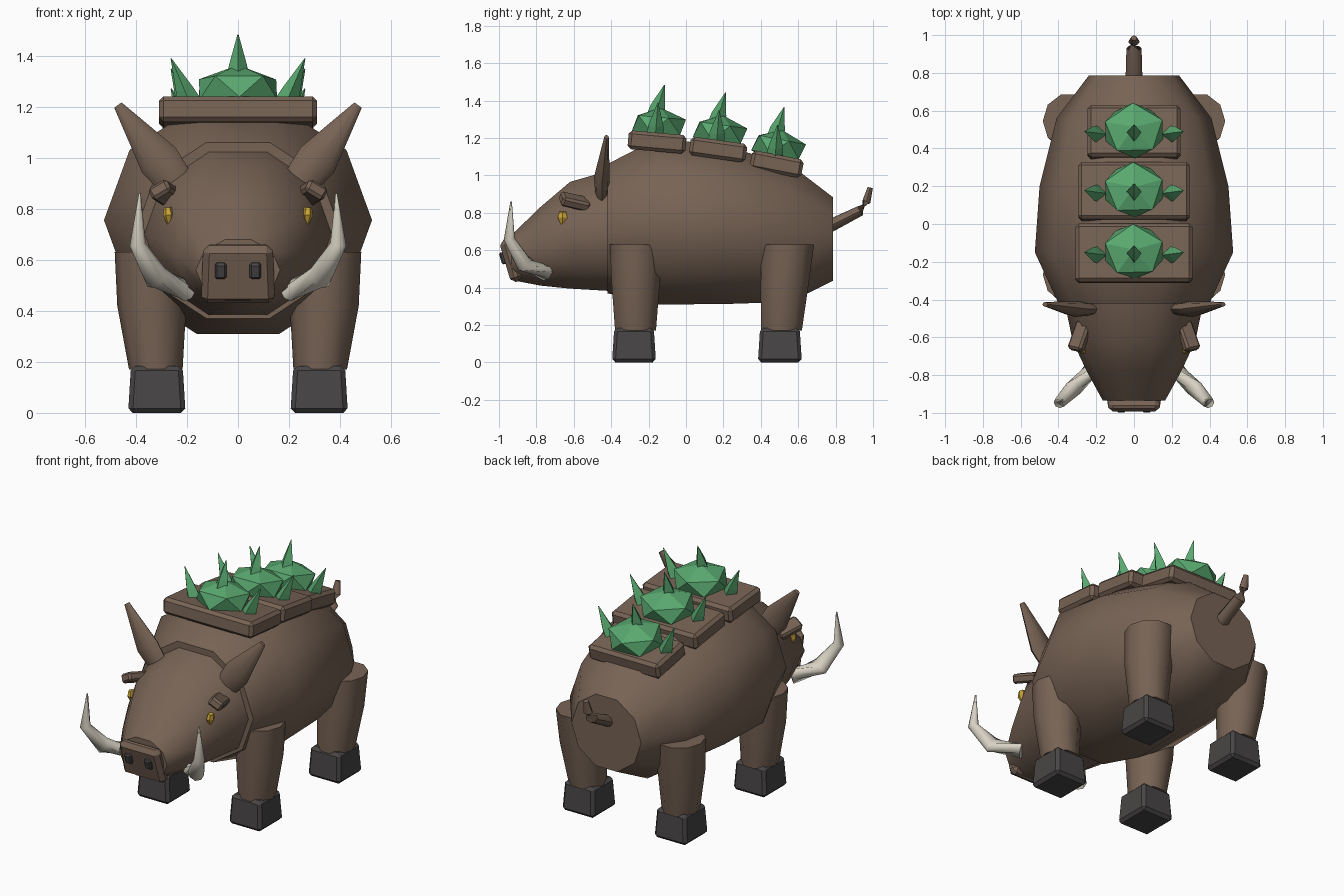
import bpy, bmesh, math
from mathutils import Vector, Matrix

cube = bpy.data.objects.get("Cube")
if cube:
    bpy.data.objects.remove(cube, do_unlink=True)


def material(name, rgb):
    m = bpy.data.materials.new(name)
    m.use_nodes = True
    m.diffuse_color = (*rgb, 1)
    m.node_tree.nodes["Principled BSDF"].inputs["Base Color"].default_value = (*rgb, 1)
    return m


BROWN = material("brown hide", (0.185, 0.125, 0.09))
DARK = material("dark hoof", (0.065, 0.06, 0.06))
IVORY = material("ivory", (0.68, 0.64, 0.54))
GREEN = material("green crystal", (0.1, 0.39, 0.16))
GOLD = material("gold eye", (0.6, 0.38, 0.04))


def finish(name, bm, mat, smooth=None):
    bmesh.ops.recalc_face_normals(bm, faces=bm.faces)
    me = bpy.data.meshes.new(name)
    bm.to_mesh(me)
    bm.free()
    me.materials.append(mat)
    ob = bpy.data.objects.new(name, me)
    bpy.context.collection.objects.link(ob)
    if smooth:
        bpy.ops.object.select_all(action='DESELECT')
        ob.select_set(True)
        bpy.context.view_layer.objects.active = ob
        bpy.ops.object.shade_smooth_by_angle(angle=math.radians(smooth))
    return ob


def loft(name, mat, path, sides=10, fixed=None, side=1, smooth=42):
    """Skin rings along a path of (x, y, z, width radius, depth radius)."""
    bm = bmesh.new()
    pts = [Vector(p[:3]) for p in path]
    rings = []
    for i, p in enumerate(path):
        d = fixed or (pts[min(i + 1, len(pts) - 1)] - pts[max(i - 1, 0)]).normalized()
        # Depth lies along y unless the path itself runs mostly along y
        ref = Vector((0, 1, 0)) if abs(d.y) < 0.6 else Vector((0, 0, 1))
        u = d.cross(ref).normalized()
        v = u.cross(d)
        ring = []
        for k in range(sides):
            a = math.tau * k / sides
            co = pts[i] + u * p[3] * math.cos(a) + v * p[4] * math.sin(a)
            ring.append(bm.verts.new((co.x * side, co.y, co.z)))
        rings.append(ring)
    for a, b in zip(rings, rings[1:]):
        for k in range(sides):
            j = (k + 1) % sides
            bm.faces.new((a[k], a[j], b[j], b[k]))
    bm.faces.new(rings[0])
    bm.faces.new(rings[-1])
    return finish(name, bm, mat, smooth)


def box(name, mat, loc, size, rot=(0, 0, 0), bevel=0.015, taper=1.0):
    """Bevelled box, rotated in degrees, with its top scaled by taper."""
    bm = bmesh.new()
    bmesh.ops.create_cube(bm, size=1)
    for v in bm.verts:
        f = taper if v.co.z > 0 else 1
        v.co = Vector((v.co.x * size[0] * f, v.co.y * size[1] * f, v.co.z * size[2]))
    bmesh.ops.bevel(bm, geom=bm.edges[:], offset=bevel, segments=1, affect='EDGES')
    turn = Matrix.Identity(3)
    for ang, axis in zip(rot, "XYZ"):
        turn = Matrix.Rotation(math.radians(ang), 3, axis) @ turn
    for v in bm.verts:
        v.co = turn @ v.co + Vector(loc)
    return finish(name, bm, mat)


ALONG_Y = Vector((0, 1, 0))

# Trunk and head: ten-sided lofts running front to back
loft("body", BROWN, [
    (0, -0.42, 0.715, 0.40, 0.363),
    (0, -0.15, 0.755, 0.525, 0.468),
    (0, 0.20, 0.735, 0.50, 0.445),
    (0, 0.56, 0.69, 0.41, 0.385),
    (0, 0.785, 0.66, 0.24, 0.235)], fixed=ALONG_Y)
loft("head", BROWN, [
    (0, -0.40, 0.705, 0.37, 0.34),
    (0, -0.62, 0.68, 0.325, 0.30),
    (0, -0.78, 0.62, 0.25, 0.22),
    (0, -0.935, 0.56, 0.165, 0.125)], fixed=ALONG_Y)

# Snout pad with nostrils
box("snout", BROWN, (0, -0.935, 0.545), (0.29, 0.07, 0.235), (17, 0, 0), 0.025, 0.94)
for s, tag in ((1, "left"), (-1, "right")):
    box("nostril_" + tag, DARK, (s * 0.068, -0.975, 0.558), (0.045, 0.035, 0.065),
        (17, 0, 0), 0.008)

    # Tusk, ear, brow and eye
    loft("tusk_" + tag, IVORY, [
        (0.20, -0.75, 0.48, 0.05, 0.045),
        (0.32, -0.87, 0.53, 0.05, 0.045),
        (0.393, -0.945, 0.66, 0.032, 0.03),
        (0.385, -0.935, 0.86, 0.004, 0.004)], sides=8, side=s, smooth=50)
    loft("ear_" + tag, BROWN, [
        (0.24, -0.45, 0.90, 0.07, 0.035),
        (0.31, -0.45, 0.99, 0.082, 0.042),
        (0.47, -0.425, 1.205, 0.018, 0.012)], sides=8, side=s, smooth=50)
    box("brow_" + tag, BROWN, (s * 0.285, -0.595, 0.86), (0.085, 0.16, 0.055),
        (-14, s * 30, s * 12), 0.012)
    loft("eye_" + tag, GOLD, [
        (0.27, -0.66, 0.735, 0.006, 0.008),
        (0.272, -0.66, 0.775, 0.022, 0.03),
        (0.275, -0.66, 0.805, 0.015, 0.02)], sides=6, side=s, smooth=None)

    # Legs and hooves
    for end, y_top, y_low in (("front", -0.268, -0.27), ("rear", 0.545, 0.51)):
        loft(f"{end}_leg_{tag}", BROWN, [
            (0.322, y_low, 0.17, 0.105, 0.115),
            (0.338, (y_top + y_low) / 2, 0.42, 0.135, 0.135),
            (0.345, y_top, 0.63, 0.138, 0.147)],
            fixed=Vector((0, 0, 1)), side=s)
        box(f"{end}_hoof_{tag}", DARK, (s * 0.318, y_low - 0.008, 0.092),
            (0.225, 0.235, 0.184), (0, 0, 0), 0.018, 0.9)

# Tail with an upturned tip
loft("tail", BROWN, [
    (0, 0.76, 0.725, 0.045, 0.035),
    (0, 0.93, 0.81, 0.04, 0.028),
    (0, 0.965, 0.86, 0.03, 0.022),
    (0, 0.985, 0.935, 0.016, 0.014)], sides=8, smooth=50)


def crystal(number, y, z, tilt):
    """Faceted gem with a tall centre spike and a smaller one on each side."""
    bm = bmesh.new()
    bmesh.ops.create_icosphere(bm, subdivisions=1, radius=1)
    shape = (Matrix.Translation((0, y, z)) @ Matrix.Rotation(math.radians(tilt), 4, 'X')
             @ Matrix.Diagonal((0.178, 0.158, 0.095, 1))
             @ Matrix.Rotation(math.radians(20), 4, 'Z'))
    bmesh.ops.transform(bm, matrix=shape, verts=bm.verts)
    finish(f"crystal_{number}", bm, GREEN)
    spikes = (("centre", (0, -0.02, 0.05), (0, 0.03, 0.215), 1),
              ("left", (0.19, -0.02, -0.05), (0.262, -0.005, 0.12), 1),
              ("right", (0.19, -0.02, -0.05), (0.262, -0.005, 0.12), -1))
    for tag, low, tip, s in spikes:
        low, tip = Vector(low) + Vector((0, y, z)), Vector(tip) + Vector((0, y, z))
        mid = low.lerp(tip, 0.3)
        loft(f"crystal_spike_{number}_{tag}", GREEN,
             [(*low, 0.045, 0.045), (*mid, 0.034, 0.04), (*tip, 0.002, 0.002)],
             sides=4, side=s, smooth=None)


# Back plates stepping down towards the tail, each carrying a crystal
plates = ((-0.155, 1.178, 0.62, 0.31, -5), (0.172, 1.138, 0.59, 0.305, -8),
          (0.485, 1.06, 0.49, 0.28, -11))
for n, (y, z, width, length, tilt) in enumerate(plates, 1):
    box(f"back_plate_{n}", BROWN, (0, y, z), (width, length, 0.1), (tilt, 0, 0), 0.018)
    crystal(n, y + 0.01, z + 0.09, tilt)
